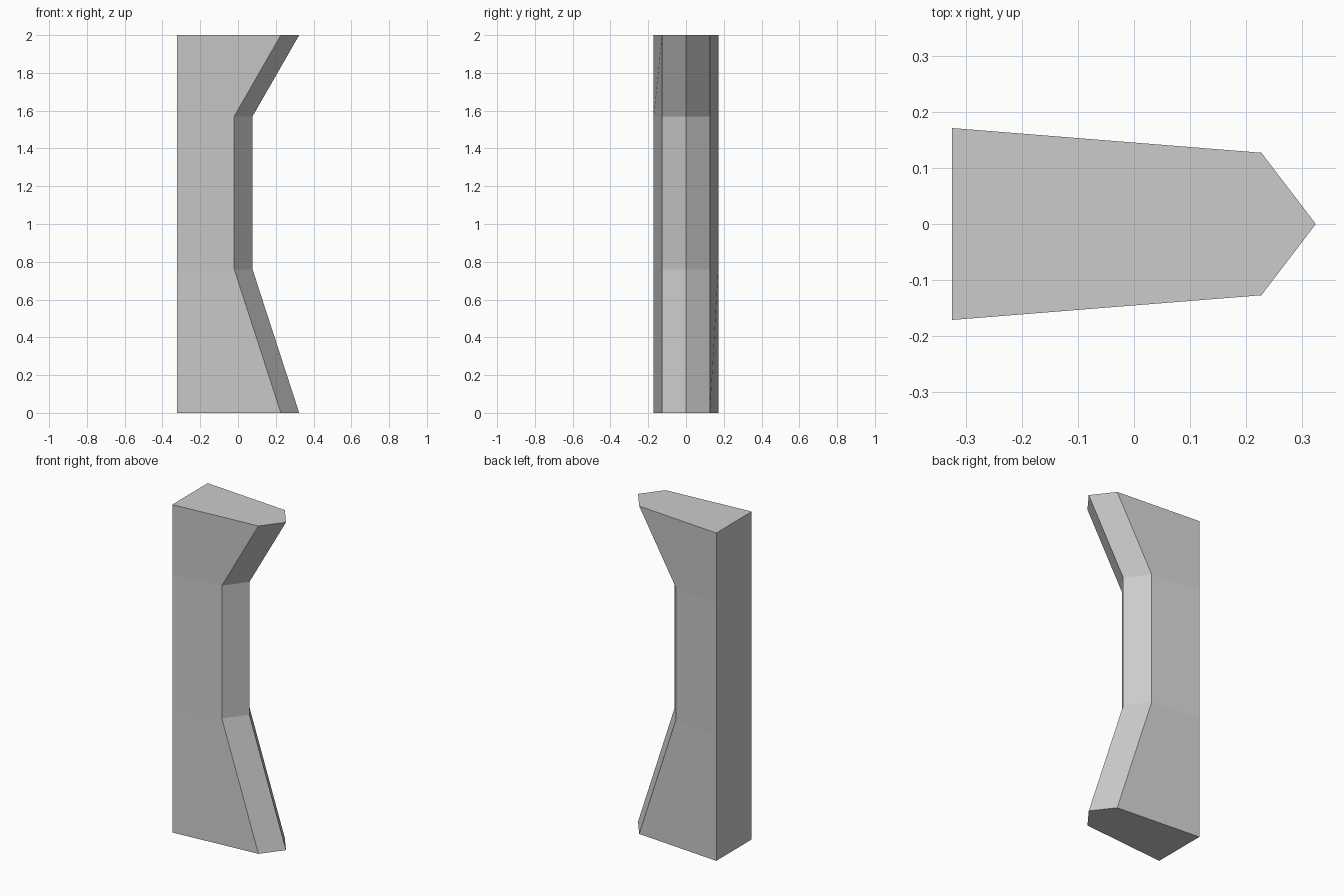
import bpy, bmesh

if "Cube" in bpy.data.objects:
    bpy.data.objects.remove(bpy.data.objects["Cube"])

BACK, BACK_HALF, FRONT_HALF = -0.324, 0.171, 0.127
# (height, shoulder x, ridge x) of each level
LEVELS = [(0, 0.227, 0.324), (0.76, -0.02, 0.077),
          (1.57, -0.02, 0.077), (2.0, 0.227, 0.324)]


def pentagon(bm, z, shoulder, ridge):
    outline = [(BACK, -BACK_HALF), (shoulder, -FRONT_HALF), (ridge, 0),
               (shoulder, FRONT_HALF), (BACK, BACK_HALF)]
    return [bm.verts.new((x, y, z)) for x, y in outline]


# Waisted pillar: pentagon sections joined level by level
bm = bmesh.new()
rings = [pentagon(bm, *level) for level in LEVELS]
for low, high in zip(rings, rings[1:]):
    for i in range(5):
        j = (i + 1) % 5
        bm.faces.new((low[i], low[j], high[j], high[i]))

# Flat end caps
bm.faces.new(rings[0][::-1])
bm.faces.new(rings[-1])
bmesh.ops.recalc_face_normals(bm, faces=bm.faces)

mesh = bpy.data.meshes.new("pillar")
bm.to_mesh(mesh)
bm.free()
bpy.context.collection.objects.link(bpy.data.objects.new("pillar", mesh))
